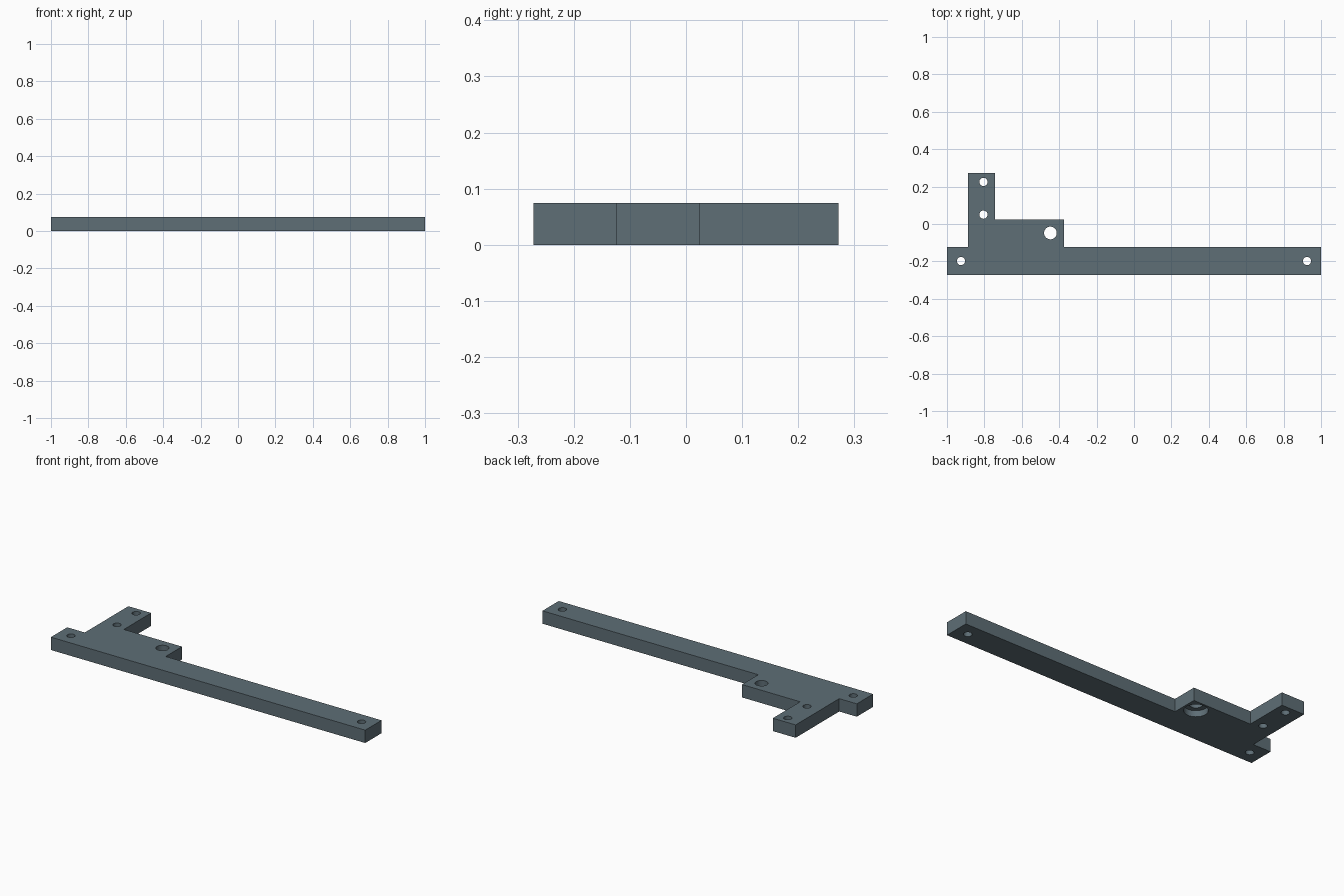
import bpy, bmesh, math

if "Cube" in bpy.data.objects:
    bpy.data.objects.remove(bpy.data.objects["Cube"])

HEIGHT = 0.074

steel = bpy.data.materials.new("slate_grey")
steel.diffuse_color = (0.112, 0.156, 0.181, 1)
steel.use_nodes = True
steel.node_tree.nodes["Principled BSDF"].inputs["Base Color"].default_value = steel.diffuse_color

# Bracket plate: long bar with a stepped block and a short arm
outline = [(-1, -0.272), (1, -0.272), (1, -0.124), (-0.373, -0.124),
           (-0.373, 0.024), (-0.743, 0.024), (-0.743, 0.272),
           (-0.888, 0.272), (-0.888, -0.124), (-1, -0.124)]
bm = bmesh.new()
base = bm.faces.new([bm.verts.new((x, y, 0)) for x, y in outline])
top = bmesh.ops.extrude_face_region(bm, geom=[base])["geom"]
bmesh.ops.translate(bm, vec=(0, 0, HEIGHT),
                    verts=[v for v in top if isinstance(v, bmesh.types.BMVert)])
bmesh.ops.recalc_face_normals(bm, faces=bm.faces)
mesh = bpy.data.meshes.new("bracket_plate")
bm.to_mesh(mesh)
bm.free()
mesh.materials.append(steel)
plate = bpy.data.objects.new("bracket_plate", mesh)
bpy.context.collection.objects.link(plate)


def drill(x, y, radius, z0=-0.05, z1=HEIGHT + 0.05):
    """Cut a round hole through the plate between two heights."""
    bpy.ops.mesh.primitive_cylinder_add(vertices=48, radius=radius, depth=z1 - z0,
                                        location=(x, y, (z0 + z1) / 2))
    cutter = bpy.context.object
    cutter.name = "hole_cutter"
    cutter.hide_render = True
    cutter.data.materials.append(steel)
    mod = plate.modifiers.new("hole", 'BOOLEAN')
    mod.operation = 'DIFFERENCE'
    mod.solver = 'EXACT'
    mod.object = cutter
    bpy.context.view_layer.objects.active = plate
    bpy.ops.object.modifier_apply(modifier=mod.name)
    bpy.data.objects.remove(cutter, do_unlink=True)


# Small screw holes in the bar ends and the arm
for x, y in [(-0.925, -0.198), (0.925, -0.198), (-0.805, 0.05), (-0.805, 0.225)]:
    drill(x, y, 0.022)

# Large hole in the block, with a recess on the underside
drill(-0.447, -0.048, 0.034)
drill(-0.447, -0.048, 0.062, z1=0.035)

# Smooth hole walls, sharp edges elsewhere
bpy.ops.object.select_all(action='DESELECT')
plate.select_set(True)
bpy.context.view_layer.objects.active = plate
bpy.ops.object.shade_smooth_by_angle(angle=math.radians(30))
